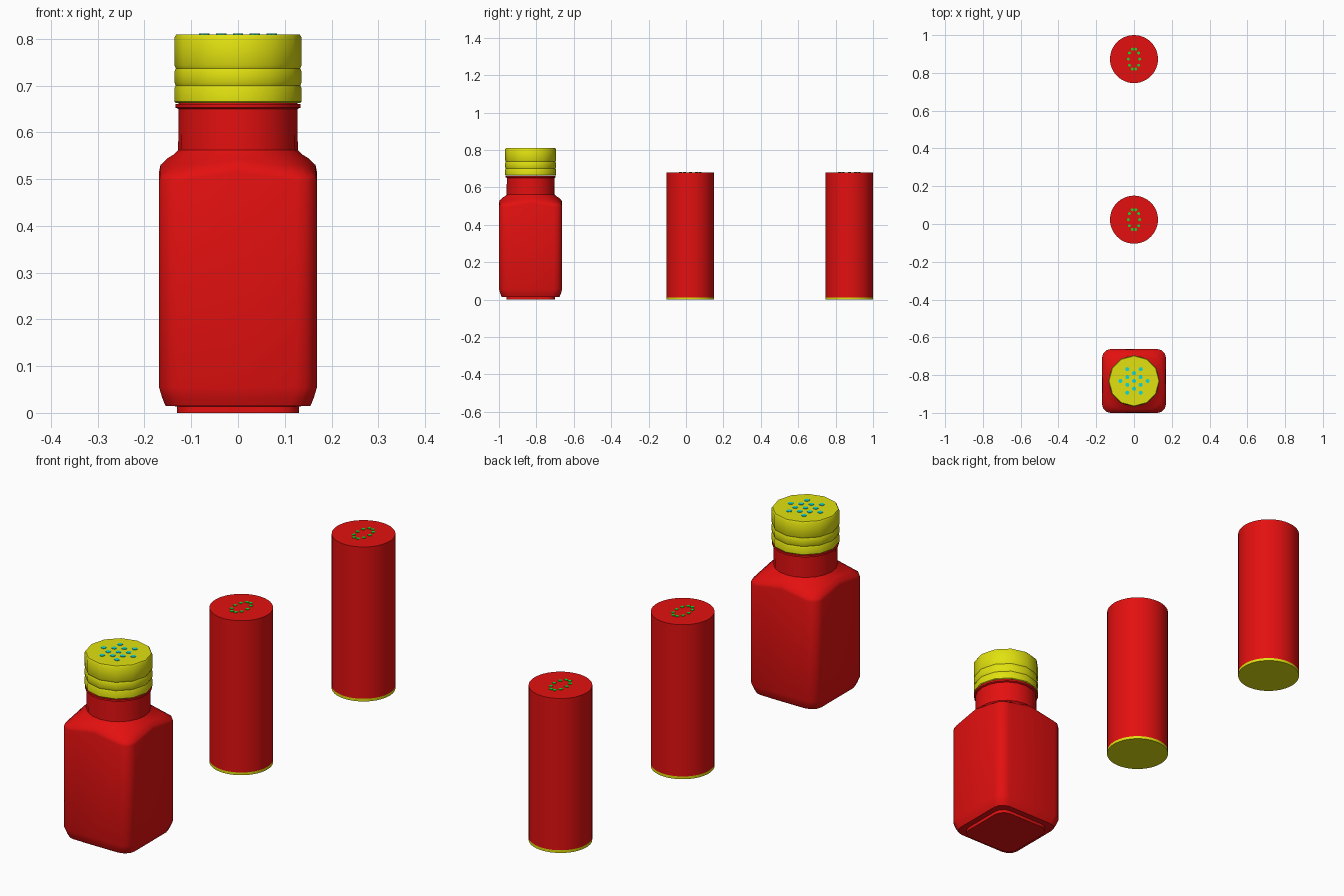
import bpy, bmesh, math
from mathutils import Vector

cube = bpy.data.objects.get("Cube")
if cube:
    bpy.data.objects.remove(cube, do_unlink=True)


def material(name, rgb):
    m = bpy.data.materials.new(name)
    m.use_nodes = True
    m.diffuse_color = (*rgb, 1)
    m.node_tree.nodes["Principled BSDF"].inputs["Base Color"].default_value = (*rgb, 1)
    return m


RED = material("red", (0.77, 0.005, 0.005))
YELLOW = material("yellow", (0.75, 0.75, 0.005))
CYAN = material("cyan", (0.005, 0.7, 0.7))
GREEN = material("green", (0.005, 0.7, 0.02))


def finish(name, bm, mat, location, angle=None):
    bmesh.ops.recalc_face_normals(bm, faces=bm.faces)
    mesh = bpy.data.meshes.new(name)
    bm.to_mesh(mesh)
    bm.free()
    mesh.materials.append(mat)
    obj = bpy.data.objects.new(name, mesh)
    obj.location = location
    bpy.context.collection.objects.link(obj)
    if angle:
        bpy.ops.object.select_all(action='DESELECT')
        obj.select_set(True)
        bpy.context.view_layer.objects.active = obj
        bpy.ops.object.shade_smooth_by_angle(angle=math.radians(angle))
    return obj


def loft(name, rings, mat, location, angle):
    """Skin a stack of equal rings and close both ends."""
    bm = bmesh.new()
    loops = [[bm.verts.new(p) for p in ring] for ring in rings]
    n = len(loops[0])
    for low, high in zip(loops, loops[1:]):
        for i in range(n):
            j = (i + 1) % n
            bm.faces.new((low[i], low[j], high[j], high[i]))
    bm.faces.new(loops[0][::-1])
    bm.faces.new(loops[-1])
    return finish(name, bm, mat, location, angle)


def circle(radius, z, n):
    return [Vector((radius * math.cos(math.tau * i / n),
                    radius * math.sin(math.tau * i / n), z)) for i in range(n)]


def bottle_ring(half, z, roundness=0.0, drop=0.0, corner=0.045):
    """Rounded square that can blend to a circle; drop lowers the corners."""
    ring = []
    for i in range(20):
        quarter, step = divmod(i, 5)
        if step == 0:
            p, low = Vector((half, 0, z)), 0
        else:
            a = math.radians(30 * (step - 1))
            inner = half - corner
            p = Vector((inner + corner * math.cos(a), inner + corner * math.sin(a), z))
            low = drop
        turn = quarter * math.pi / 2
        c, s = math.cos(turn), math.sin(turn)
        p = Vector((c * p.x - s * p.y, s * p.x + c * p.y, z - low))
        b = math.tau * i / 20
        q = Vector((half * math.cos(b), half * math.sin(b), z - low))
        ring.append(p.lerp(q, roundness))
    return ring


def holes(name, points, radius, mat, location):
    """Thin discs marking the shaker holes."""
    bm = bmesh.new()
    for x, y in points:
        disc = [p + Vector((x, y, 0)) for p in circle(radius, 0, 8)]
        low = [bm.verts.new(p) for p in disc]
        high = [bm.verts.new(p + Vector((0, 0, 0.004))) for p in disc]
        bm.faces.new(high)
        for i in range(8):
            j = (i + 1) % 8
            bm.faces.new((low[i], low[j], high[j], high[i]))
    return finish(name, bm, mat, location)


# Square bottle with a sloping shoulder and round neck
BOTTLE = (0, -0.831, 0)
body = [bottle_ring(*r) for r in (
    (0.13, 0), (0.13, 0.014), (0.155, 0.015), (0.162, 0.032), (0.169, 0.055),
    (0.169, 0.515, 0, 0.02), (0.166, 0.53, 0, 0.023), (0.15, 0.545, 0.4, 0.015),
    (0.137, 0.553, 0.9, 0.003), (0.128, 0.562, 1), (0.127, 0.65, 1),
    (0.134, 0.653, 1), (0.134, 0.661, 1))]
loft("bottle", body, RED, BOTTLE, 40)

# Twelve-sided ridged cap
cap_profile = ((0.133, 0.663), (0.136, 0.666), (0.136, 0.694), (0.133, 0.70),
               (0.136, 0.707), (0.136, 0.73), (0.133, 0.737), (0.136, 0.744),
               (0.136, 0.803), (0.132, 0.809))
loft("cap", [circle(r, z, 12) for r, z in cap_profile], YELLOW, BOTTLE, 40)

# Star of holes in the cap
star = [(0, 0)]
for k in range(6):
    a = k * math.pi / 3
    star.append((0.072 * math.cos(a), 0.072 * math.sin(a)))
    star.append((0.041 * math.cos(a + math.pi / 6), 0.041 * math.sin(a + math.pi / 6)))
holes("cap_holes", star, 0.011, CYAN, (0, BOTTLE[1], 0.807))

# Two tall shakers with thin base plugs and an oval of holes
oval = [(0.03 * math.cos(k * math.tau / 10), 0.055 * math.sin(k * math.tau / 10))
        for k in range(10)]
for label, y in (("middle", 0.023), ("rear", 0.873)):
    loft(label + "_shaker", [circle(0.127, z, 48) for z in (0.012, 0.68)],
         RED, (0, y, 0), 30)
    loft(label + "_base_plug", [circle(0.127, z, 48) for z in (0, 0.012)],
         YELLOW, (0, y, 0), 30)
    holes(label + "_shaker_holes", oval, 0.008, GREEN, (0, y, 0.678))
